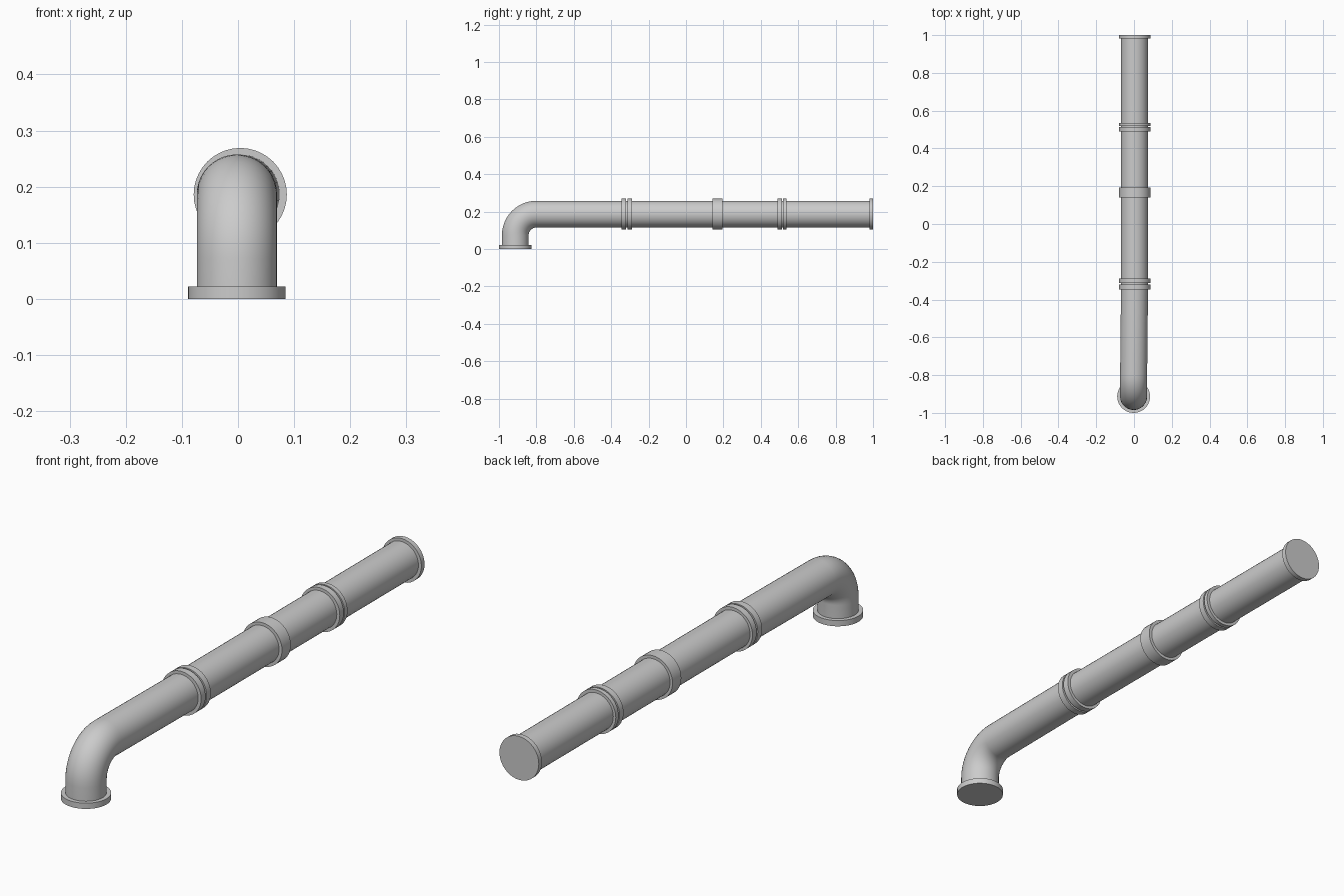
import bpy, bmesh, math
from mathutils import Vector

if "Cube" in bpy.data.objects:
    bpy.data.objects.remove(bpy.data.objects["Cube"])

SIDES = 40
PIPE_R = 0.0715      # pipe radius
AXIS_Z = 0.186       # height of the horizontal run
AXIS_X = 0.003       # slight sideways offset of the run
FOOT = Vector((-0.002, -0.913, 0))
BEND_R = 0.113


def finish(name, bm):
    bmesh.ops.recalc_face_normals(bm, faces=bm.faces)
    me = bpy.data.meshes.new(name)
    bm.to_mesh(me)
    bm.free()
    ob = bpy.data.objects.new(name, me)
    bpy.context.collection.objects.link(ob)
    bpy.ops.object.select_all(action='DESELECT')
    ob.select_set(True)
    bpy.context.view_layer.objects.active = ob
    bpy.ops.object.shade_smooth_by_angle(angle=math.radians(35))
    return ob


def sweep(name, stations):
    """Skin circles; each station is (centre, radius, tilt), tilt 0 = vertical axis, 90 deg = along y."""
    bm = bmesh.new()
    rings = []
    for c, r, t in stations:
        normal = Vector((0, -math.cos(t), math.sin(t)))
        ring = []
        for i in range(SIDES):
            a = 2 * math.pi * i / SIDES
            ring.append(bm.verts.new(c + r * (math.cos(a) * Vector((1, 0, 0)) + math.sin(a) * normal)))
        rings.append(ring)
    for lo, hi in zip(rings, rings[1:]):
        for i in range(SIDES):
            j = (i + 1) % SIDES
            bm.faces.new((lo[i], lo[j], hi[j], hi[i]))
    bm.faces.new(rings[0])
    bm.faces.new(rings[-1])
    return finish(name, bm)


def collar(name, y0, y1, r=0.083):
    x = AXIS_X + 0.001
    sweep(name, [(Vector((x, y, AXIS_Z)), r, math.pi / 2) for y in (y0, y1)])


# Pipe with elbow: vertical stub, quarter bend, long horizontal run
bend_y, bend_z = FOOT.y + BEND_R, AXIS_Z - BEND_R
stations = [(FOOT + Vector((0, 0, 0.005)), PIPE_R, 0)]
for k in range(13):
    t = math.pi / 2 * k / 12
    c = Vector((FOOT.x, bend_y - BEND_R * math.cos(t), bend_z + BEND_R * math.sin(t)))
    stations.append((c, PIPE_R, t))
for y in (-0.32, 0.995):
    stations.append((Vector((AXIS_X, y, AXIS_Z)), PIPE_R, math.pi / 2))
sweep("elbow_pipe", stations)

# Foot flange
sweep("foot_flange", [(FOOT + Vector((0, 0, z)), 0.087, 0) for z in (0, 0.022)])

# Joint collars along the run and the end flange
collar("front_joint_collar_a", -0.346, -0.320)
collar("front_joint_collar_b", -0.313, -0.288)
collar("middle_band", 0.141, 0.194)
collar("rear_joint_collar_a", 0.489, 0.513)
collar("rear_joint_collar_b", 0.519, 0.536)
collar("end_flange", 0.981, 1.0)
